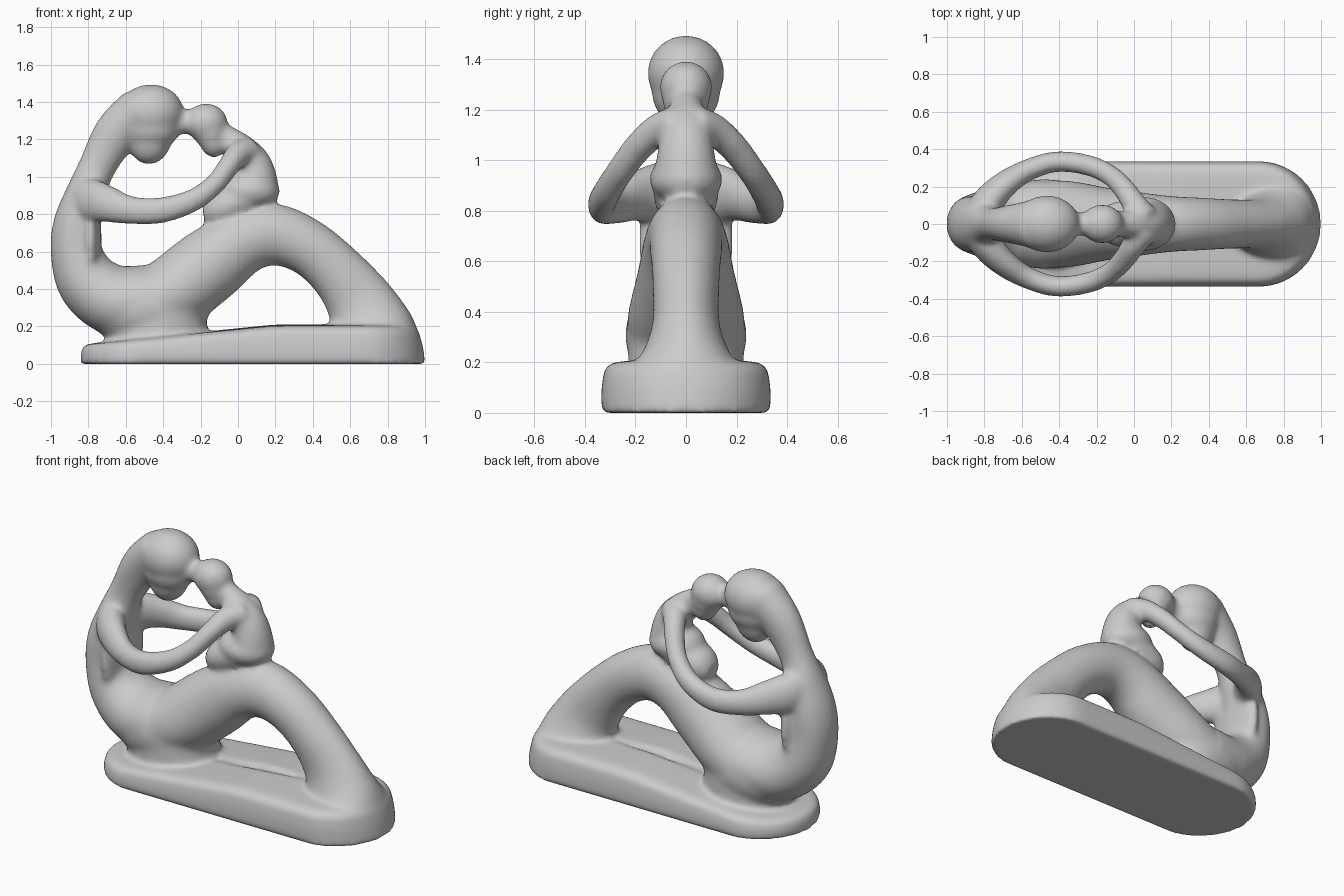
import bpy, bmesh, math
from mathutils import Vector

if "Cube" in bpy.data.objects:
    bpy.data.objects.remove(bpy.data.objects["Cube"])

parts = []


def add_part(name, bm):
    bmesh.ops.recalc_face_normals(bm, faces=bm.faces)
    for v in bm.verts:                      # keep everything above the ground
        v.co.z = max(v.co.z, 0.0)
    mesh = bpy.data.meshes.new(name)
    bm.to_mesh(mesh)
    bm.free()
    ob = bpy.data.objects.new(name, mesh)
    bpy.context.collection.objects.link(ob)
    parts.append(ob)


def spline(keys, steps=6):
    """Catmull-Rom through tuples of any length."""
    out = []
    for i in range(len(keys) - 1):
        a, b = keys[max(i - 1, 0)], keys[i]
        c, d = keys[i + 1], keys[min(i + 2, len(keys) - 1)]
        for s in range(steps):
            t = s / steps
            out.append([0.5 * (2 * q + (r - p) * t + (2 * p - 5 * q + 4 * r - w) * t * t
                               + (3 * q - p - 3 * r + w) * t ** 3)
                        for p, q, r, w in zip(a, b, c, d)])
    out.append(list(keys[-1]))
    return out


def limb(name, keys, n=28):
    """Elliptical sweep; keys are (x, y, z, in-plane radius, sideways radius)."""
    pts = spline(keys)
    bm = bmesh.new()
    rings = []
    for i, p in enumerate(pts):
        c = Vector(p[:3])
        tan = (Vector(pts[min(i + 1, len(pts) - 1)][:3]) - Vector(pts[max(i - 1, 0)][:3])).normalized()
        nor = tan.cross(Vector((0, 1, 0))).normalized()
        side = nor.cross(tan)
        rings.append([bm.verts.new(c + nor * p[3] * math.cos(a) + side * p[4] * math.sin(a))
                      for a in (2 * math.pi * k / n for k in range(n))])
    for r, s in zip(rings, rings[1:]):
        for k in range(n):
            bm.faces.new((r[k], r[(k + 1) % n], s[(k + 1) % n], s[k]))
    bm.faces.new(rings[0])
    bm.faces.new(rings[-1])
    add_part(name, bm)


def blob(name, center, radii, tilt=0):
    bm = bmesh.new()
    bmesh.ops.create_uvsphere(bm, u_segments=32, v_segments=20, radius=1)
    for v in bm.verts:
        x, y, z = (a * b for a, b in zip(v.co, radii))
        c, s = math.cos(tilt), math.sin(tilt)
        v.co = Vector((x * c + z * s, y, z * c - x * s)) + Vector(center)
    add_part(name, bm)


def flat(*keys):
    """Keys in the centre plane: (x, z, in-plane radius, sideways radius)."""
    return [(x, 0, z, a, b) for x, z, a, b in keys]


# Plinth: rounded-end slab, thicker towards the feet, slightly crowned
bm = bmesh.new()
loops = []
for inset, h in ((0.0, 0), (0.0, 0.45), (0.01, 0.8), (0.03, 0.93), (0.07, 0.98), (0.16, 1.0), (0.3, 1.02)):
    ring = []
    r = 0.335 - inset
    outline = [(0.668, -90 + 7.5 * k) for k in range(25)]
    outline += [(0.668 - 1.175 * k / 12, 90) for k in range(1, 12)]
    outline += [(-0.507, 90 + 7.5 * k) for k in range(25)]
    outline += [(-0.507 + 1.175 * k / 12, 270) for k in range(1, 12)]
    for cx, deg in outline:
        x = cx + r * math.cos(math.radians(deg))
        top = 0.188 + 0.1 * min(max(x, -0.75), 0.2)
        if x > 0.7:
            x -= 0.03 * h * (x - 0.7) / 0.3
        ring.append(bm.verts.new((x, r * math.sin(math.radians(deg)), top * h)))
    loops.append(ring)
for r, s in zip(loops, loops[1:]):
    for k in range(len(r)):
        j = (k + 1) % len(r)
        bm.faces.new((r[k], r[j], s[j], s[k]))
bm.faces.new(loops[0])
bm.faces.new(loops[-1])
add_part("plinth", bm)

# Large figure: hair and back, then thighs, knees and feet
limb("back", flat((-0.52, 1.37, 0.12, 0.135), (-0.65, 1.235, 0.12, 0.105), (-0.755, 1.05, 0.1, 0.09),
                  (-0.815, 0.90, 0.11, 0.135), (-0.86, 0.75, 0.127, 0.15), (-0.865, 0.60, 0.138, 0.155),
                  (-0.80, 0.44, 0.17, 0.18), (-0.66, 0.34, 0.19, 0.22), (-0.48, 0.33, 0.20, 0.24)))
blob("waist", (-0.79, 0, 0.68), (0.06, 0.19, 0.3))
blob("hips", (-0.48, 0, 0.30), (0.33, 0.24, 0.22))
limb("hip_foot", flat((-0.44, 0.03, 0.27, 0.22), (-0.43, 0.2, 0.27, 0.23), (-0.42, 0.36, 0.22, 0.22)))
limb("legs", flat((-0.52, 0.29, 0.18, 0.235), (-0.34, 0.385, 0.20, 0.23), (-0.15, 0.53, 0.20, 0.195),
                  (0.03, 0.655, 0.175, 0.17), (0.20, 0.69, 0.165, 0.15), (0.38, 0.62, 0.15, 0.14),
                  (0.535, 0.485, 0.155, 0.132), (0.645, 0.34, 0.183, 0.135), (0.70, 0.22, 0.22, 0.18),
                  (0.73, 0.12, 0.24, 0.26), (0.74, 0.02, 0.245, 0.29)))
blob("large_head", (-0.465, 0, 1.345), (0.175, 0.153, 0.15))
blob("large_cheeks", (-0.465, 0, 1.265), (0.155, 0.135, 0.13))
blob("large_face", (-0.47, 0, 1.20), (0.115, 0.105, 0.135), 0.2)

# Small figure seated on the knees
limb("small_back", flat((0.09, 0.90, 0.13, 0.135), (0.095, 0.99, 0.115, 0.12), (0.07, 1.08, 0.10, 0.105),
                        (0.01, 1.155, 0.08, 0.09), (-0.06, 1.20, 0.075, 0.07), (-0.15, 1.26, 0.065, 0.065)))
blob("small_seat", (0.06, 0, 0.925), (0.165, 0.145, 0.105))
limb("small_lap", flat((0.05, 0.89, 0.10, 0.13), (-0.07, 0.84, 0.10, 0.125),
                       (-0.14, 0.81, 0.085, 0.10), (-0.185, 0.80, 0.05, 0.06)))
blob("small_head", (-0.17, 0, 1.29), (0.115, 0.105, 0.103))
blob("small_cheeks", (-0.15, 0, 1.24), (0.09, 0.095, 0.09))
blob("small_face", (-0.14, 0, 1.195), (0.07, 0.08, 0.095), -0.3)
limb("brow_bridge", flat((-0.38, 1.29, 0.08, 0.08), (-0.28, 1.295, 0.065, 0.06), (-0.2, 1.29, 0.08, 0.07)))

# Embracing arms, one each side
for side, name in ((1, "arm_back"), (-1, "arm_front")):
    limb(name, [(x, side * y, z, a, b) for x, y, z, a, b in (
        (0.06, 0.03, 1.14, 0.075, 0.075), (0.0, 0.11, 1.12, 0.068, 0.065),
        (-0.055, 0.19, 1.05, 0.058, 0.06), (-0.13, 0.262, 0.955, 0.056, 0.056),
        (-0.25, 0.315, 0.87, 0.062, 0.056), (-0.42, 0.333, 0.82, 0.071, 0.056),
        (-0.58, 0.282, 0.823, 0.077, 0.06), (-0.70, 0.205, 0.855, 0.1, 0.072),
        (-0.78, 0.12, 0.87, 0.12, 0.085), (-0.83, 0.04, 0.87, 0.12, 0.08))])

# Fuse all parts into one softly blended carving
bpy.ops.object.select_all(action='DESELECT')
for ob in parts:
    ob.select_set(True)
body = parts[0]
bpy.context.view_layer.objects.active = body
bpy.ops.object.join()
body.name = "embracing_figures_on_plinth"
remesh = body.modifiers.new("fuse", 'REMESH')
remesh.mode = 'VOXEL'
remesh.voxel_size = 0.014
remesh.use_smooth_shade = True
soft = body.modifiers.new("soften", 'SMOOTH')
soft.factor = 0.5
soft.iterations = 16
